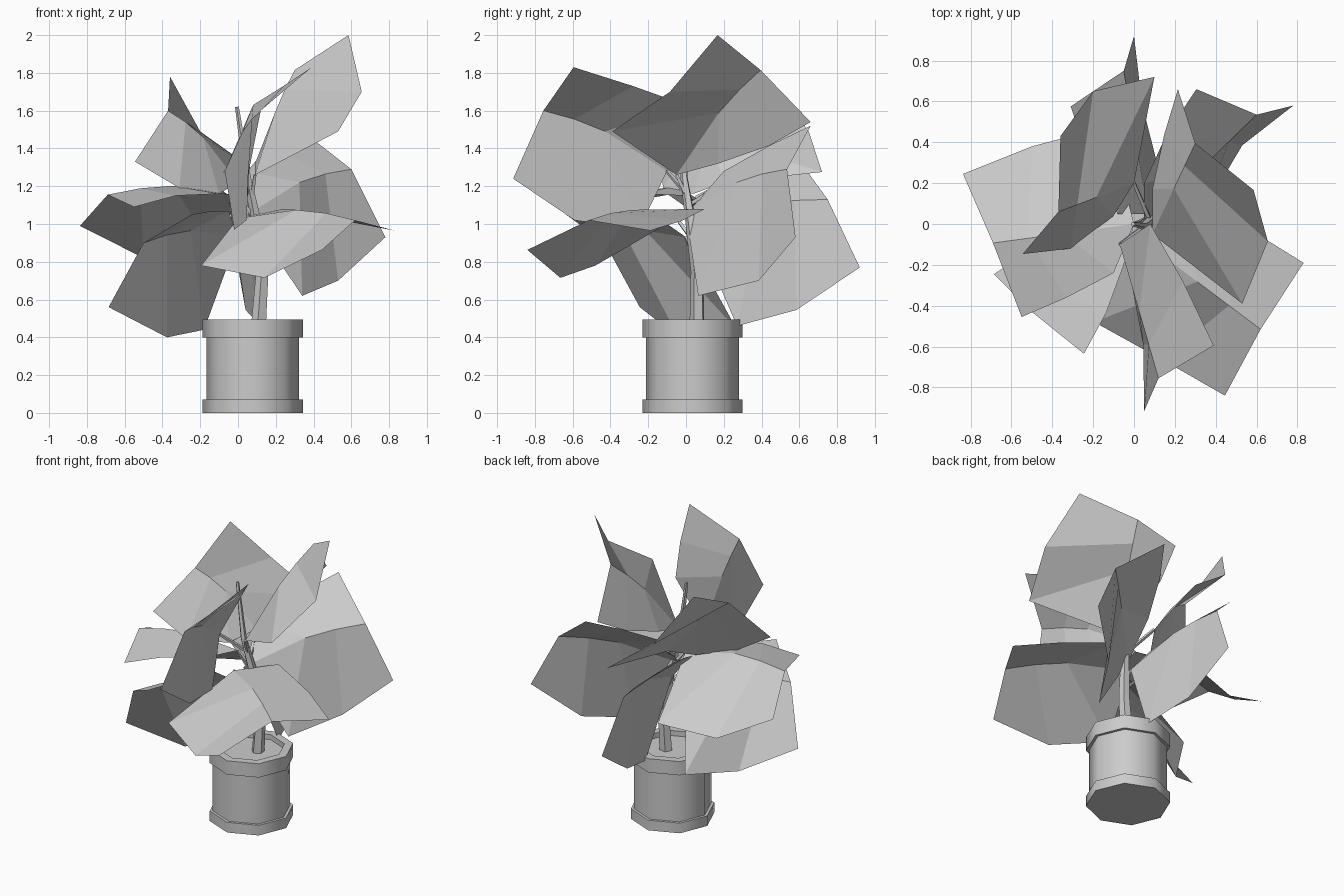
import bpy, math
from mathutils import Vector as V

if "Cube" in bpy.data.objects:
    bpy.data.objects.remove(bpy.data.objects["Cube"])


def mesh_object(name, verts, faces):
    me = bpy.data.meshes.new(name)
    me.from_pydata([tuple(v) for v in verts], [], faces)
    me.update()
    ob = bpy.data.objects.new(name, me)
    bpy.context.collection.objects.link(ob)
    return ob


def lathe(name, centre, profile, n=8):
    """Revolve (radius, z) points and cap both ends."""
    verts = [(centre[0] + r * math.cos(2 * math.pi * i / n),
              centre[1] + r * math.sin(2 * math.pi * i / n), z)
             for r, z in profile for i in range(n)]
    faces = [(k * n + i, k * n + (i + 1) % n, (k + 1) * n + (i + 1) % n, (k + 1) * n + i)
             for k in range(len(profile) - 1) for i in range(n)]
    last = (len(profile) - 1) * n
    faces += [tuple(reversed(range(n))), tuple(range(last, last + n))]
    return mesh_object(name, verts, faces)


def tube(name, points, radii, n=5):
    """Tapered stem through points."""
    pts = [V(p) for p in points]
    verts = []
    for i, p in enumerate(pts):
        d = (pts[min(i + 1, len(pts) - 1)] - pts[max(i - 1, 0)]).normalized()
        u = d.orthogonal().normalized() if i == 0 else (u - d * u.dot(d)).normalized()
        w = d.cross(u)
        verts += [p + radii[i] * (u * math.cos(2 * math.pi * k / n) + w * math.sin(2 * math.pi * k / n))
                  for k in range(n)]
    faces = [(j * n + k, j * n + (k + 1) % n, (j + 1) * n + (k + 1) % n, (j + 1) * n + k)
             for j in range(len(pts) - 1) for k in range(n)]
    last = (len(pts) - 1) * n
    faces += [tuple(reversed(range(n))), tuple(range(last, last + n))]
    return mesh_object(name, verts, faces)


STEM = [(.11, .06, .45), (.13, .06, .75), (.09, .02, 1.05), (.05, -.01, 1.25), (-.005, 0, 1.62)]


def stem_at(z):
    for a, b in zip(STEM, STEM[1:]):
        if z <= b[2]:
            return V(a).lerp(V(b), (z - a[2]) / (b[2] - a[2]))
    return V(STEM[-1])


def leaf(name, base, tip, left, right):
    """Leaf folded along its midrib; each side has an outer corner, an inner corner
    and, where the edge bends, a point between them."""
    base, tip = V(base), V(tip)
    mid = (base + tip) / 2 + V((0, 0, .05))
    fore = (mid + tip) / 2 + V((0, 0, .01))
    verts, faces = [base, mid, fore, tip], []
    for s, side in enumerate((left, right)):
        outer, inner = V(side[0]), V(side[1])
        belly = (outer + inner) / 2
        belly = V(side[2]) if len(side) > 2 else belly + .1 * (belly - mid)
        k = len(verts)
        verts += [base.lerp(inner, .35), inner, belly, outer]
        half = [(0, k, k + 1, 1), (1, k + 1, k + 2, 2), (2, k + 2, k + 3, 3)]
        faces += [f if s else f[::-1] for f in half]
    mesh_object(name, verts, faces)
    # leaf stalk back to the stem
    root = stem_at(base.z - .12)
    tube(name + "_stalk", [root, root.lerp(base, .6), base], [.013, .012, .01], 4)


# octagonal pot with rim, foot and soil recess
pot = lathe("pot", (.078, .035), [(.265, 0), (.265, .07), (.246, .07), (.246, .40),
                                  (.265, .40), (.265, .495), (.21, .495), (.21, .46)])
bpy.context.view_layer.objects.active = pot
pot.select_set(True)
bpy.ops.object.shade_smooth_by_angle(angle=math.radians(50))

# main stem
tube("stem", STEM, [.042, .035, .028, .02, .011])

# upper leaves
leaf("leaf_upper_right", (.09, -.05, 1.26), (.30, .395, 1.815),
     ((.585, .167, 2.0), (.53, -.39, 1.49), (.655, -.085, 1.70)),
     ((.215, .66, 1.54), (.09, .17, 1.32)))
leaf("leaf_upper_front", (-.07, -.1, 1.28), (.12, -.755, 1.60),
     ((.39, -.595, 1.83), (.08, 0, 1.63), (.24, -.28, 1.73)),
     ((.05, -.915, 1.24), (-.02, -.25, .97), (.045, -.59, 1.02)))
leaf("leaf_upper_left", (0, .2, 1.22), (-.37, .06, 1.60),
     ((-.36, .43, 1.78), (.10, .72, 1.275), (-.2, .65, 1.49)),
     ((-.545, -.147, 1.33), (-.1, .04, 1.16), (-.31, -.12, 1.19)))

# middle leaves
leaf("leaf_left", (0, 0, 1.15), (-.69, -.093, 1.155),
     ((-.837, .245, .99), (-.12, .48, .86), (-.5, .38, .82)),
     ((-.55, -.455, 1.09), (-.1, -.24, 1.16), (-.33, -.36, 1.15)))
leaf("leaf_right", (.05, 0, 1.05), (.60, .535, 1.29),
     ((.78, .58, .93), (.34, .065, .62), (.53, .385, .70)),
     ((.305, .66, 1.52), (.05, .2, 1.28)))
leaf("leaf_front", (0, -.05, 1.03), (.62, -.515, 1.02),
     ((.83, -.19, .965), (.24, .1, 1.08)),
     ((.445, -.84, .863), (-.195, -.48, .78), (.14, -.665, .715)))

# lower leaves
leaf("leaf_lower_left", (0, 0, .93), (-.5, -.43, .90),
     ((-.685, -.245, .56), (-.18, .27, .44), (-.376, -.04, .40)),
     ((-.245, -.635, 1.05), (-.05, -.2, 1.07)))
leaf("leaf_back", (.07, .05, .97), (-.05, .75, 1.13),
     ((0, .92, .77), (.12, .27, .46), (.04, .585, .545)),
     ((-.31, .575, 1.37), (-.08, .05, 1.15)))
